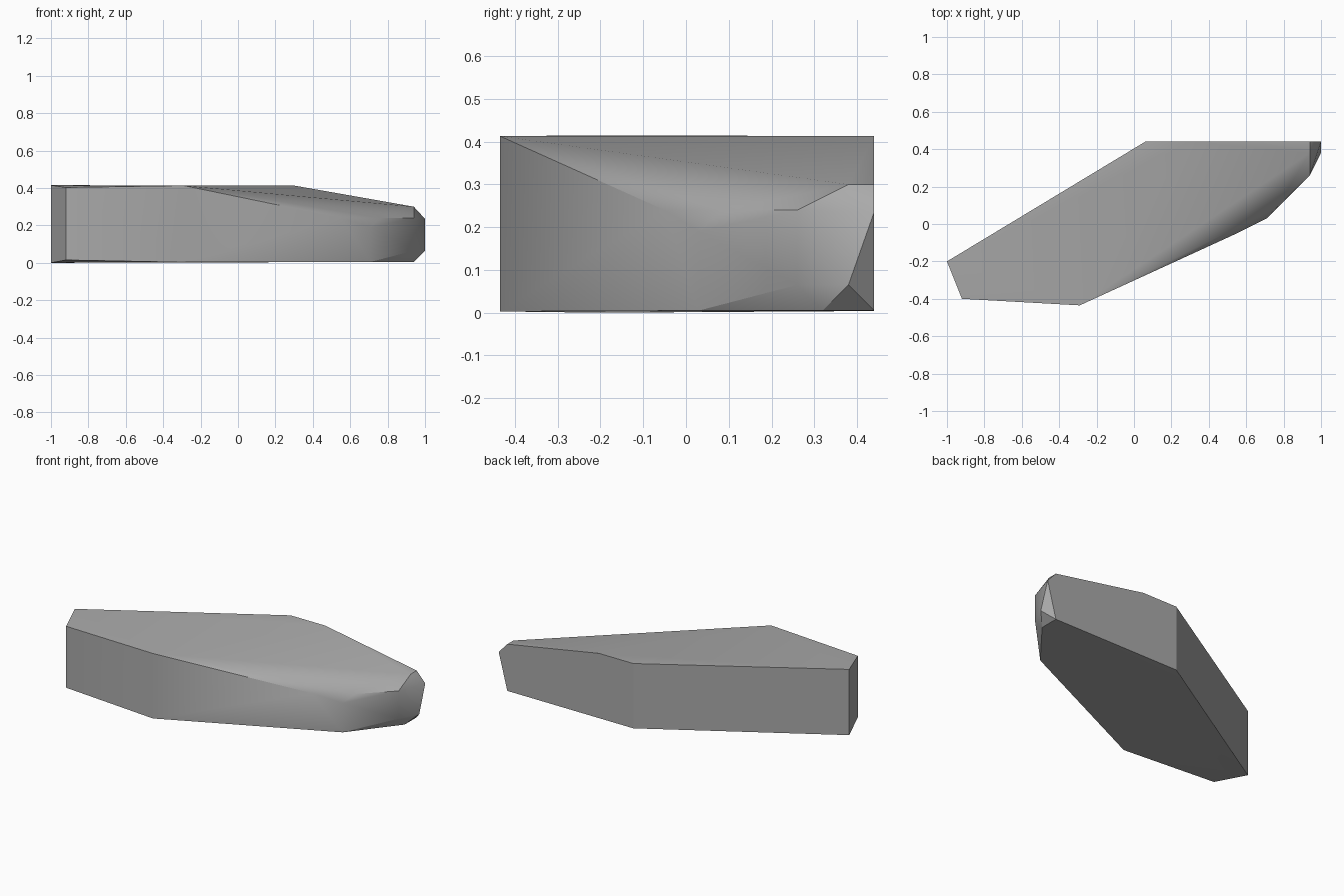
import bpy
import bmesh
import math

# Remove the default cube only
default_cube = bpy.data.objects.get("Cube")
if default_cube:
    bpy.data.objects.remove(default_cube, do_unlink=True)


def make_material(name, level):
    """Plain grey material, shown in the viewport and in a render."""
    material = bpy.data.materials.new(name)
    material.use_nodes = True
    colour = (level, level, level, 1)
    material.diffuse_color = colour
    shader = material.node_tree.nodes["Principled BSDF"]
    shader.inputs["Base Color"].default_value = colour
    return material


def hull_object(name, points, material):
    """Closed convex solid through the given corner points."""
    bm = bmesh.new()
    corners = [bm.verts.new(point) for point in points]
    result = bmesh.ops.convex_hull(bm, input=corners)
    unused = [item for item in result["geom_interior"]
              if isinstance(item, bmesh.types.BMVert)]
    bmesh.ops.delete(bm, geom=unused, context="VERTS")
    bmesh.ops.recalc_face_normals(bm, faces=bm.faces)
    mesh = bpy.data.meshes.new(name)
    bm.to_mesh(mesh)
    bm.free()
    mesh.materials.append(material)
    obj = bpy.data.objects.new(name, mesh)
    bpy.context.collection.objects.link(obj)
    return obj


# Upright corners of the slab: plan position, then bottom and top height
uprights = [
    (-1, -.2, 0, .415),        # blunt end, back
    (-.92, -.4, .015, .403),   # blunt end, front
    (-.29, -.435, .003, .413), # front bend
    (.06, .44, .004, .413),    # back bend
    (.71, .03, .005, .19),     # shoulder of the narrow end
    (.94, .26, .065, .24),     # tip corner
    (.94, .44, .005, .3),      # back edge at the tip
]
points = []
for x, y, low, high in uprights:
    points += [(x, y, low), (x, y, high)]

# Sloping roof and chamfered tip
points += [
    (.3, .44, .413),           # end of the level top
    (.55, -.05, .24),          # lower end of the long front slope
    (.76, .085, .24),          # roof edge behind the shoulder
    (.94, .38, .3),            # roof corner at the tip
    (1, .44, .235),            # outermost tip, upper
    (1, .38, .065),            # outermost tip, lower
    (.94, .32, .005),          # underside corner of the tip
    (.71, .03, .065),          # start of the lower chamfer
]

stone = hull_object("stone_slab", points, make_material("stone grey", .4))

# Soft shading over shallow bends, crisp edges elsewhere
bpy.ops.object.select_all(action="DESELECT")
stone.select_set(True)
bpy.context.view_layer.objects.active = stone
bpy.ops.object.shade_smooth_by_angle(angle=math.radians(30))
